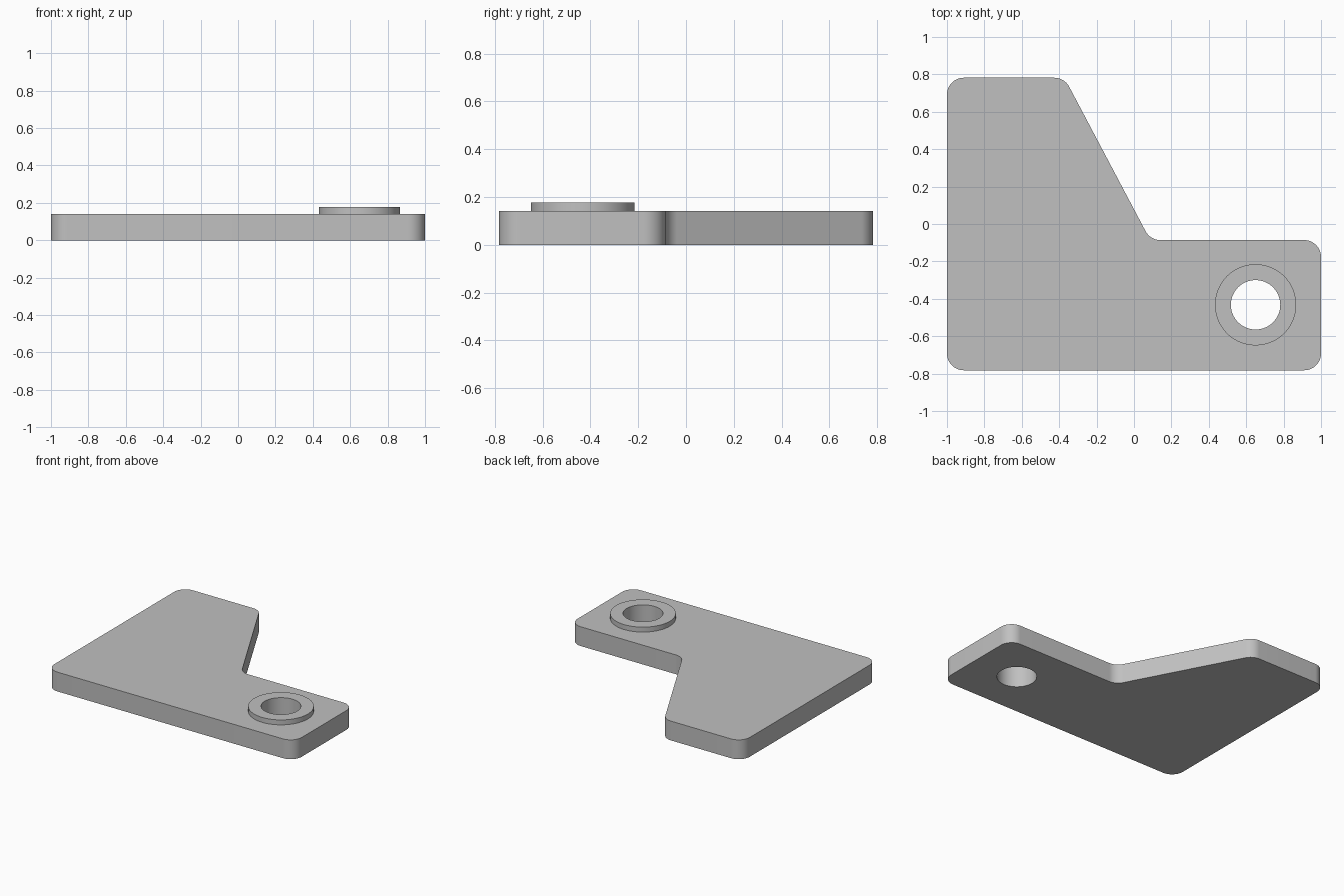
import bpy
import bmesh
import math
from mathutils import Vector

cube = bpy.data.objects.get("Cube")
if cube:
    bpy.data.objects.remove(cube, do_unlink=True)

PLATE_TOP, BOSS_TOP = 0.141, 0.177
FILLET, ARC_STEPS, ROUND_SIDES = 0.09, 10, 96
HOLE_CENTRE = Vector((0.65, -0.432))

grey = bpy.data.materials.new("light grey")
grey.use_nodes = True
colour = (0.53, 0.53, 0.53, 1)
grey.diffuse_color = colour
grey.node_tree.nodes["Principled BSDF"].inputs["Base Color"].default_value = colour


def fillet(corners, radius):
    """Round every corner, convex or concave, with a tangent arc."""
    points = []
    for i, corner in enumerate(corners):
        a = (corners[i - 1] - corner).normalized()
        b = (corners[(i + 1) % len(corners)] - corner).normalized()
        half = a.angle(b) / 2
        centre = corner + (a + b).normalized() * radius / math.sin(half)
        start = corner + a * radius / math.tan(half) - centre
        end = corner + b * radius / math.tan(half) - centre
        for k in range(ARC_STEPS + 1):
            points.append(centre + start.lerp(end, k / ARC_STEPS).normalized() * radius
                          if 0 < k < ARC_STEPS else centre + (start, end)[k > 0])
    return points


def circle(centre, radius):
    turns = [2 * math.pi * k / ROUND_SIDES for k in range(ROUND_SIDES)]
    return [centre + radius * Vector((math.cos(t), math.sin(t))) for t in turns]


def prism(name, outline, bottom, top):
    """Extrude a flat outline between two heights."""
    bm = bmesh.new()
    base = bm.faces.new([bm.verts.new((p.x, p.y, bottom)) for p in outline])
    new = bmesh.ops.extrude_face_region(bm, geom=[base], use_keep_orig=True)["geom"]
    verts = [v for v in new if isinstance(v, bmesh.types.BMVert)]
    bmesh.ops.translate(bm, verts=verts, vec=(0, 0, top - bottom))
    bmesh.ops.recalc_face_normals(bm, faces=bm.faces)
    mesh = bpy.data.meshes.new(name)
    bm.to_mesh(mesh)
    bm.free()
    mesh.materials.append(grey)
    obj = bpy.data.objects.new(name, mesh)
    bpy.context.collection.objects.link(obj)
    return obj


def combine(target, tool, operation):
    """Apply a boolean and discard the tool body."""
    bpy.context.view_layer.objects.active = target
    mod = target.modifiers.new(operation.title(), 'BOOLEAN')
    mod.object, mod.operation, mod.solver = tool, operation, 'EXACT'
    bpy.ops.object.modifier_apply(modifier=mod.name)
    bpy.data.objects.remove(tool, do_unlink=True)


# Plate with a sloped inner edge and rounded corners
corners = [Vector(p) for p in ((-1, -0.782), (1, -0.782), (1, -0.086),
                               (0.087, -0.086), (-0.372, 0.782), (-1, 0.782))]
plate = prism("bracket_plate", fillet(corners, FILLET), 0, PLATE_TOP)

# Raised boss, then the hole through both
boss = prism("boss", circle(HOLE_CENTRE, 0.217), PLATE_TOP / 2, BOSS_TOP)
combine(plate, boss, 'UNION')
hole = prism("hole_cutter", circle(HOLE_CENTRE, 0.132), -0.1, BOSS_TOP + 0.1)
combine(plate, hole, 'DIFFERENCE')

# Smooth rounded walls, crisp rims
bpy.ops.object.select_all(action='DESELECT')
plate.select_set(True)
bpy.context.view_layer.objects.active = plate
bpy.ops.object.shade_smooth_by_angle(angle=math.radians(30))
